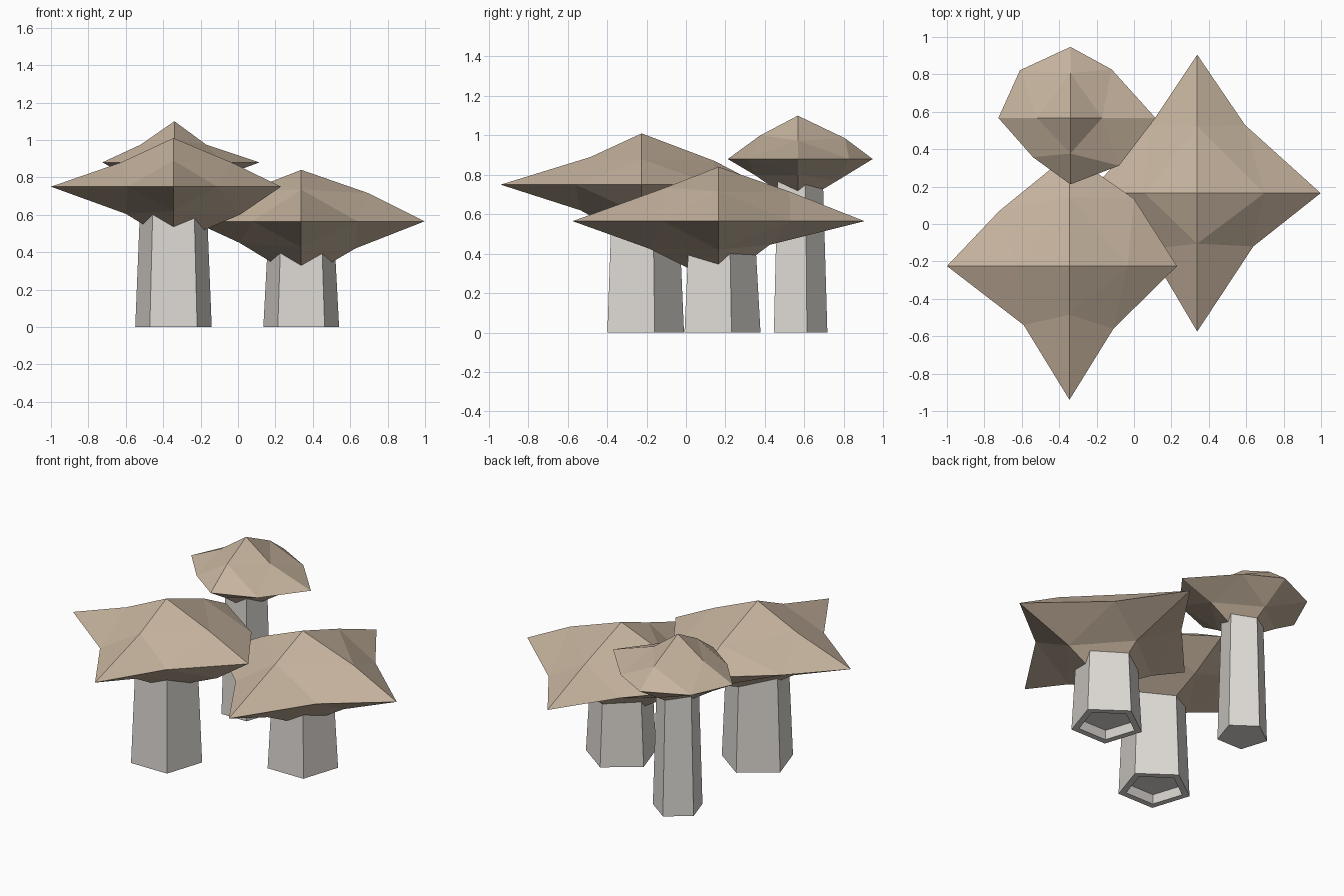
import bpy, bmesh, math
from mathutils import Vector

if "Cube" in bpy.data.objects:
    bpy.data.objects.remove(bpy.data.objects["Cube"])


def material(name, colour):
    m = bpy.data.materials.new(name)
    m.diffuse_color = (*colour, 1)
    m.use_nodes = True
    m.node_tree.nodes["Principled BSDF"].inputs["Base Color"].default_value = m.diffuse_color
    return m


TAN = material("cap_tan", (0.56, 0.45, 0.34))
PALE = material("stem_pale", (0.72, 0.69, 0.65))


def finish(bm, name, mat):
    bmesh.ops.recalc_face_normals(bm, faces=bm.faces)
    mesh = bpy.data.meshes.new(name)
    bm.to_mesh(mesh)
    bm.free()
    mesh.materials.append(mat)
    obj = bpy.data.objects.new(name, mesh)
    bpy.context.collection.objects.link(obj)


def stem(name, centre, r0, r1, height, hollow):
    """Tapered five-sided stem, flat side to the front."""
    bm = bmesh.new()
    rings = []
    for r, z in ((r0, 0), (r1, height)):
        angles = [math.radians(90 + 72 * i) for i in range(5)]
        rings.append([bm.verts.new((centre[0] + r * math.cos(a),
                                    centre[1] + r * math.sin(a), z)) for a in angles])
    low, high = rings
    for i in range(5):
        j = (i + 1) % 5
        bm.faces.new((low[i], low[j], high[j], high[i]))
    base = bm.faces.new(low[::-1])
    bm.faces.new(high)
    if hollow:  # shallow recess under the foot
        bm.normal_update()
        bmesh.ops.inset_region(bm, faces=[base], thickness=0.045)
        bmesh.ops.inset_region(bm, faces=[base], thickness=0.02, depth=-0.05)
    finish(bm, name, PALE)


def cap(name, centre, z, reach, rim, upper, lower):
    """Irregular octahedron split once; sides run right, back, left, front."""
    bm = bmesh.new()
    c = Vector((*centre, 0))
    dirs = [Vector(d) for d in ((1, 0, 0), (0, 1, 0), (-1, 0, 0), (0, -1, 0))]
    top, rim_z, bottom = z
    up = Vector((0, 0, 1))
    corners = [bm.verts.new(c + d * r + up * rim_z) for d, r in zip(dirs, reach)]
    mids = [bm.verts.new(c + Vector((x, y, rim_z))) for x, y in rim]
    for tip_z, ring in ((top, upper), (bottom, lower)):
        tip = bm.verts.new(c + up * tip_z)
        m = [bm.verts.new(c + d * r + up * h) for d, (r, h) in zip(dirs, ring)]
        for i in range(4):
            j = (i + 1) % 4
            for tri in ((tip, m[i], m[j]), (m[i], corners[i], mids[i]),
                        (m[j], mids[i], corners[j]), (m[i], mids[i], m[j])):
                bm.faces.new(tri)
    finish(bm, name, TAN)


# Front left mushroom
A = (-0.345, -0.225)
stem("front_left_stem", A, 0.215, 0.186, 0.68, True)
cap("front_left_cap", A, (1.01, 0.75, 0.45), (0.575, 0.60, 0.655, 0.715),
    ((0.345, 0.36), (-0.375, 0.295), (-0.245, -0.315), (0.235, -0.335)),
    ((0.31, 0.88), (0.37, 0.87), (0.28, 0.88), (0.26, 0.89)),
    ((0.355, 0.60), (0.36, 0.61), (0.255, 0.605), (0.31, 0.62)))

# Right mushroom
B = (0.338, 0.165)
stem("right_stem", B, 0.213, 0.185, 0.50, True)
cap("right_cap", B, (0.84, 0.565, 0.25), (0.66, 0.74, 0.58, 0.74),
    ((0.255, 0.365), (-0.25, 0.365), (-0.26, -0.30), (0.30, -0.285)),
    ((0.36, 0.715), (0.36, 0.715), (0.28, 0.73), (0.27, 0.735)),
    ((0.29, 0.42), (0.26, 0.445), (0.33, 0.45), (0.35, 0.425)))

# Back mushroom
C = (-0.34, 0.567)
stem("back_stem", C, 0.15, 0.126, 0.82, False)
cap("back_cap", C, (1.10, 0.88, 0.65), (0.455, 0.38, 0.385, 0.355),
    ((0.22, 0.26), (-0.27, 0.255), (-0.20, -0.21), (0.26, -0.255)),
    ((0.17, 0.975), (0.24, 0.985), (0.18, 0.975), (0.19, 1.0)),
    ((0.24, 0.80), (0.20, 0.77), (0.24, 0.80), (0.22, 0.80)))
